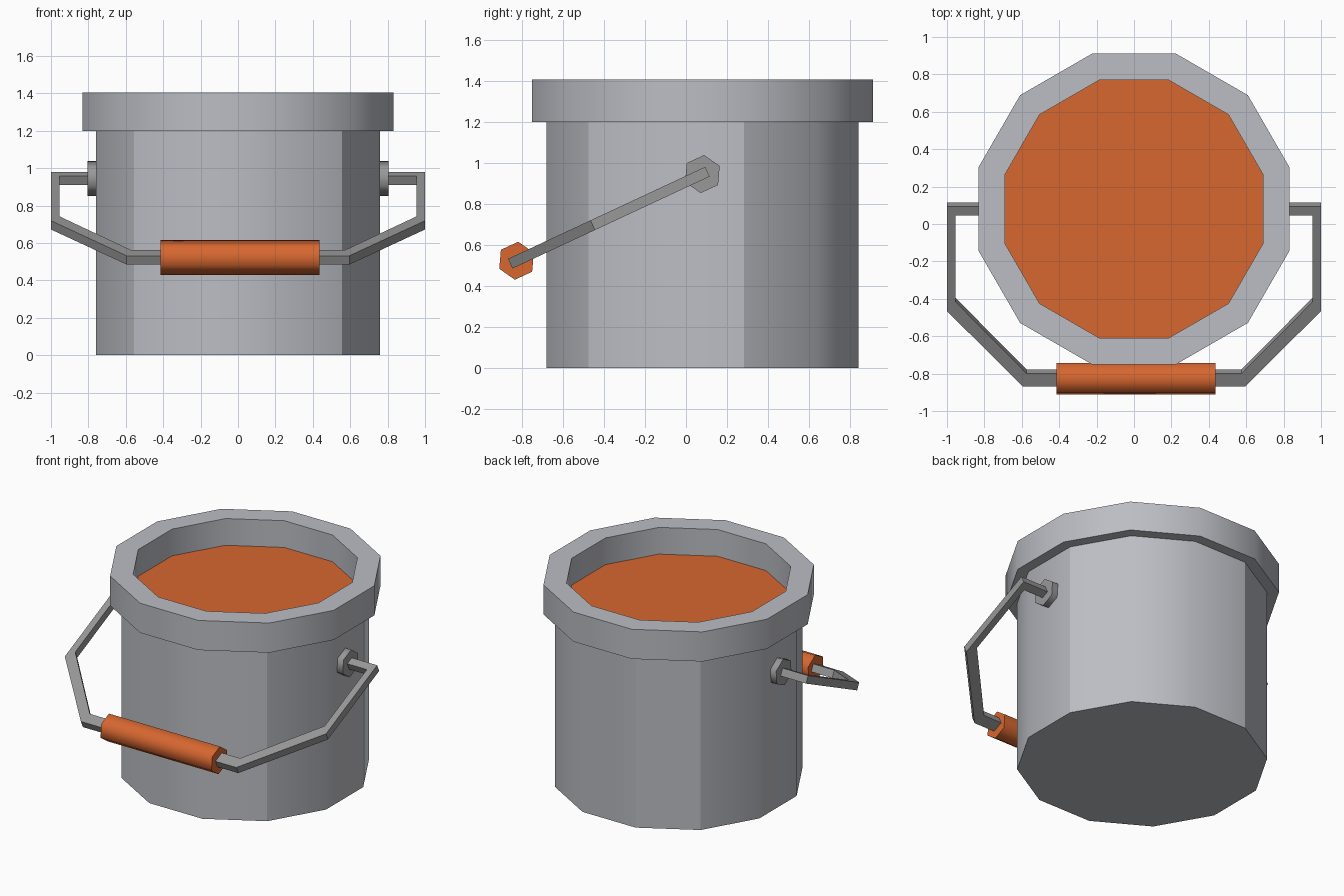
import bpy, bmesh, math
from mathutils import Matrix, Vector

if "Cube" in bpy.data.objects:
    bpy.data.objects.remove(bpy.data.objects["Cube"])

CY, PIVOT_Z, TILT = 0.08, 0.945, math.radians(25)
c, s = math.cos(TILT), math.sin(TILT)


def material(name, rgb):
    m = bpy.data.materials.new(name)
    m.diffuse_color = (*rgb, 1)
    m.use_nodes = True
    m.node_tree.nodes["Principled BSDF"].inputs["Base Color"].default_value = m.diffuse_color
    return m


steel = material("light_steel", (0.50, 0.51, 0.55))
wire = material("handle_grey", (0.32, 0.315, 0.315))
orange = material("orange", (0.68, 0.135, 0.03))


def finish(name, bm, mat, smooth_angle=None):
    bmesh.ops.recalc_face_normals(bm, faces=bm.faces)
    me = bpy.data.meshes.new(name)
    if smooth_angle:
        for f in bm.faces:
            f.smooth = True
        for e in bm.edges:
            if len(e.link_faces) == 2 and e.calc_face_angle(0) > math.radians(smooth_angle):
                e.smooth = False
    bm.to_mesh(me)
    bm.free()
    me.materials.append(mat)
    ob = bpy.data.objects.new(name, me)
    bpy.context.collection.objects.link(ob)
    return ob


def ring(bm, r, z):
    # 12-sided ring with flat sides facing the axes
    return [bm.verts.new((r * math.cos(math.radians(15 + 30 * i)),
                          CY + r * math.sin(math.radians(15 + 30 * i)), z)) for i in range(12)]


def bridge(bm, a, b):
    n = len(a)
    for i in range(n):
        bm.faces.new((a[i], a[(i + 1) % n], b[(i + 1) % n], b[i]))


# bucket body with closed bottom
bm = bmesh.new()
low, high = ring(bm, 0.787, 0), ring(bm, 0.787, 1.2)
bridge(bm, low, high)
bm.faces.new(low)
bm.faces.new(high)
body = finish("bucket_body", bm, steel, 35)
# a few hard vertical creases
for e in body.data.edges:
    a, b = (body.data.vertices[i].co for i in e.vertices)
    ang = round(math.degrees(math.atan2(a.y - CY, a.x)))
    if abs(a.z - b.z) > 1 and ang in (-135, -45, 15, 105, 135):
        e.use_edge_sharp = True

# thick rim
bm = bmesh.new()
rings = [ring(bm, r, z) for r, z in ((0.714, 1.2), (0.861, 1.2), (0.861, 1.405), (0.714, 1.405))]
for i in range(4):
    bridge(bm, rings[i], rings[(i + 1) % 4])
finish("rim", bm, steel, 35)

# paint surface inside
bm = bmesh.new()
bm.faces.new(ring(bm, 0.714, 1.22))
finish("paint_surface", bm, orange)


# tilted handle frame: x across, u along the handle, n through its thickness
def place(x, u, n):
    return Vector((x, CY - c * u + s * n, PIVOT_Z - s * u - c * n))


def hex_bar(name, x0, x1, u, mat):
    bm = bmesh.new()
    ends = []
    for x in (x0, x1):
        ends.append([bm.verts.new(place(x, u + 0.093 * math.cos(math.radians(60 * i)),
                                        0.093 * math.sin(math.radians(60 * i)))) for i in range(6)])
        bm.faces.new(ends[-1])
    bridge(bm, *ends)
    finish(name, bm, mat, 65)


# pivots and grip
hex_bar("pivot_right", 0.75, 0.805, 0, wire)
hex_bar("pivot_left", -0.805, -0.75, 0, wire)
hex_bar("grip", -0.415, 0.435, 1.0, orange)

# bent handle bar: half outline mirrored to the other side
outer = [(0.78, -0.027), (1.0, -0.027), (1.0, 0.59), (0.595, 1.034)]
inner = [(0.78, 0.027), (0.955, 0.027), (0.955, 0.535), (0.575, 0.958)]
pairs = list(zip(outer, inner))
pairs += [((-o[0], o[1]), (-i[0], i[1])) for o, i in reversed(pairs)]
bm = bmesh.new()
sections = []
for o, i in pairs:
    sections.append([bm.verts.new(place(*p, n)) for p, n in
                     ((o, -0.026), (o, 0.026), (i, 0.026), (i, -0.026))])
for a, b in zip(sections, sections[1:]):
    bridge(bm, a, b)
bm.faces.new(sections[0])
bm.faces.new(sections[-1])
finish("handle", bm, wire)
